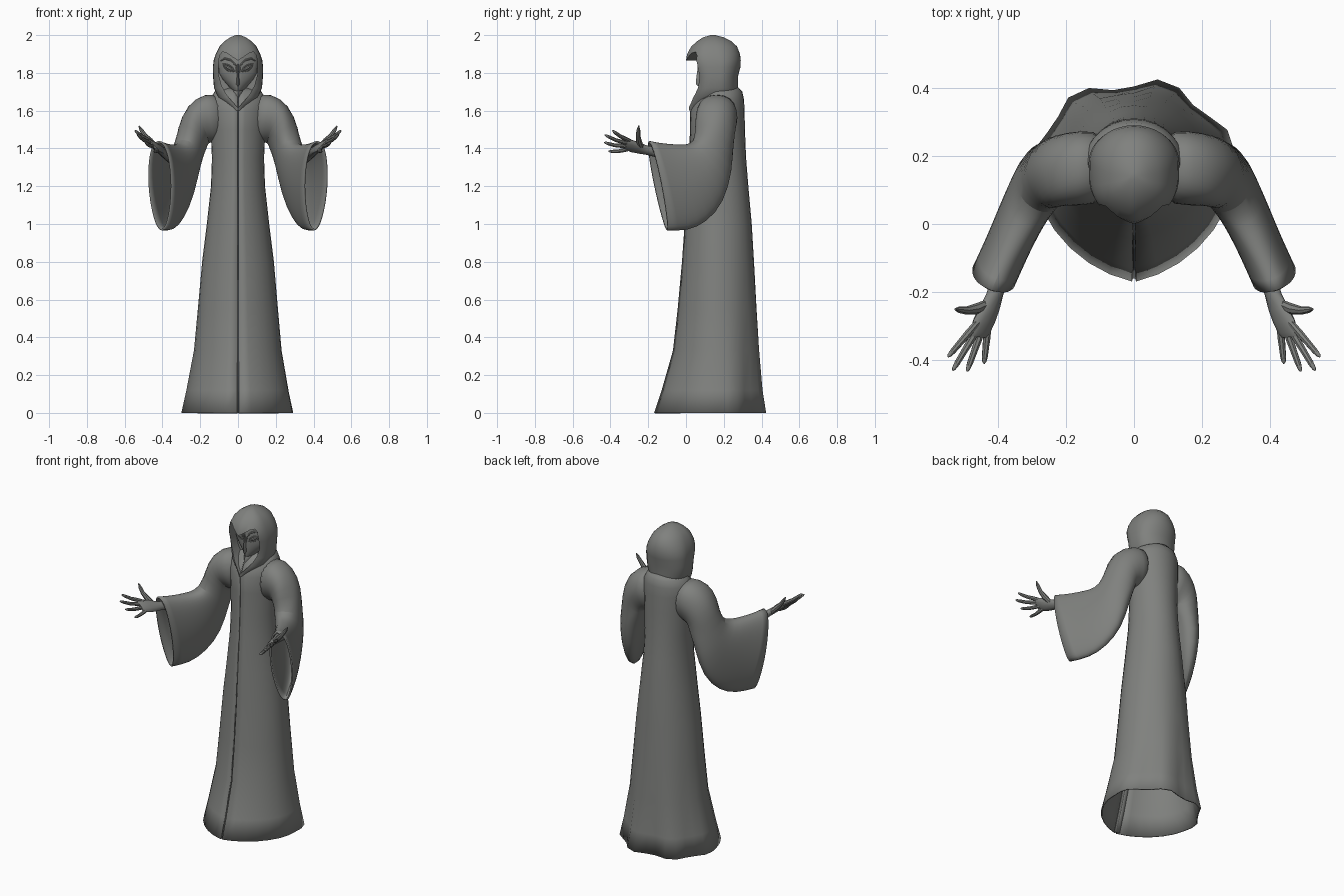
import bpy, bmesh, math
from mathutils import Vector as V

grey = bpy.data.materials.new("robe grey")
grey.diffuse_color = (0.215, 0.22, 0.21, 1)


def loft(name, rings, closed=True, caps=(True, True), mirror=False):
    """Skin a list of equal point rings."""
    bm = bmesh.new()
    rows = [[bm.verts.new(p) for p in r] for r in rings]
    n = len(rows[0])
    for a, b in zip(rows, rows[1:]):
        for i in range(n if closed else n - 1):
            j = (i + 1) % n
            bm.faces.new((a[i], a[j], b[j], b[i]))
    if closed and caps[0]:
        bm.faces.new(rows[0][::-1])
    if closed and caps[1]:
        bm.faces.new(rows[-1])
    bmesh.ops.recalc_face_normals(bm, faces=bm.faces)
    me = bpy.data.meshes.new(name)
    bm.to_mesh(me)
    bm.free()
    ob = bpy.data.objects.new(name, me)
    bpy.context.collection.objects.link(ob)
    me.materials.append(grey)
    if mirror:
        ob.modifiers.new("mirror", 'MIRROR').use_clip = False
    return ob


def section(z, hw, yf, yb, yc, p=0.2, q=1.0, n=28, gap=0.0, wave=0.0):
    """Horizontal ring with a slightly pointed front; gap leaves a front slit."""
    pts = []
    for i in range(n + 1 if gap else n):
        t = gap + (2 * math.pi - 2 * gap) * i / n
        s, c = math.sin(t), math.cos(t)
        k = 1 + wave * math.sin(7 * t + 0.6) * max(0.0, 0.3 - c)
        if c > 0:
            y = yc - (yc - yf) * ((1 - p) * c ** q + p * (1 - abs(s)))
        else:
            y = yc - (yb - yc) * c * k
        pts.append(V((hw * s * k, y, z)))
    return pts


def tube(name, path, radii, n=8, mirror=True):
    path = [V(p) for p in path]
    rings = []
    for i, p in enumerate(path):
        d = (path[min(i + 1, len(path) - 1)] - path[max(i - 1, 0)]).normalized()
        u = d.cross(V((0.2, 0.5, 1))).normalized()
        w = d.cross(u)
        rings.append([p + radii[i] * (u * math.cos(a) + w * math.sin(a))
                      for a in (2 * math.pi * k / n for k in range(n))])
    return loft(name, rings, mirror=mirror)


def solidify(ob, t):
    m = ob.modifiers.new("thickness", 'SOLIDIFY')
    m.thickness, m.offset = t, -1


# Robe body: open hem, slit down the front (z, half width, front, back, centre, wave)
robe = [(0.0, .295, -.17, .415, .16, .06), (.12, .27, -.13, .40, .16, .045),
        (.33, .232, -.07, .388, .165, .02), (.55, .212, -.045, .375, .165, .01),
        (.80, .190, -.022, .36, .165, 0), (1.0, .165, -.008, .348, .165, 0),
        (1.2, .143, .008, .33, .165, 0), (1.35, .138, .017, .318, .165, 0),
        (1.5, .145, .02, .312, .165, 0), (1.6, .15, .022, .31, .165, 0),
        (1.66, .148, .05, .307, .17, 0), (1.70, .125, .09, .298, .18, 0),
        (1.73, .08, .13, .27, .19, 0)]
body = loft("robe_body", [section(z, h, f, b, c, p=.18, gap=.02, wave=w)
                          for z, h, f, b, c, w in robe], closed=False)
solidify(body, .008)

# Placket strip behind the front slit
placket = loft("front_placket", [[V((-.018, f + .02, z)), V((0, f + .013, z)), V((.018, f + .02, z))]
                                 for z, h, f, b, c, w in robe[:10]], closed=False)
solidify(placket, .004)

# Hood
hood_rows = [(1.60, .02, .015, .20, .1), (1.63, .055, .015, .24, .13), (1.67, .105, .022, .27, .16),
             (1.72, .127, .034, .275, .18), (1.78, .132, .03, .275, .18), (1.83, .133, .012, .288, .18),
             (1.865, .129, .0, .29, .18), (1.90, .118, .006, .286, .17), (1.94, .098, .028, .27, .16),
             (1.968, .072, .06, .24, .15), (1.988, .042, .09, .20, .145), (2.0, .012, .13, .155, .142)]
hood = loft("hood", [section(z, h, f, b, c, p=.15, q=.5, n=40) for z, h, f, b, c in hood_rows])

# Heart-shaped face opening cut into the hood
half = [(0, 1.865), (.03, 1.884), (.06, 1.906), (.083, 1.911), (.097, 1.893), (.104, 1.85),
        (.102, 1.79), (.088, 1.735), (.063, 1.688), (.032, 1.65), (0, 1.615)]
heart = half + [(-x, z) for x, z in half[-2:0:-1]]
cutter = loft("face_opening_cutter", [[V((x, y, z)) for x, z in heart] for y in (-.3, .13)])
cutter.hide_render = True
cut = hood.modifiers.new("opening", 'BOOLEAN')
cut.operation, cut.object, cut.solver = 'DIFFERENCE', cutter, 'EXACT'
bpy.context.view_layer.objects.active = hood
bpy.ops.object.modifier_apply(modifier=cut.name)
bpy.data.objects.remove(cutter)

# Face mask with centre ridge and tapering jaw
loft("face_mask", [section(z, h, f, .16, .13, p=.4) for z, h, f in
                   [(1.68, .006, .08), (1.70, .024, .073), (1.73, .05, .07), (1.765, .08, .07),
                    (1.80, .1, .07), (1.86, .105, .07), (1.915, .1, .08)]])
loft("chin_point", [section(z, h, f, .14, .12, p=.5, n=16) for z, h, f in
                    [(1.62, .004, .035), (1.66, .018, .05), (1.70, .032, .068), (1.715, .03, .085)]])
loft("nose", [section(z, h, f, .11, .09, p=.8, n=12) for z, h, f in
              [(1.725, .004, .07), (1.74, .014, .052), (1.78, .011, .055), (1.84, .007, .064),
               (1.88, .003, .075)]])


def on_face(x, z, out=.001):
    s = abs(x) / .102
    return (x, .13 - .06 * (.6 * math.sqrt(1 - s * s) + .4 * (1 - s)) - out, z)


# Brows and slanted almond eyes
tube("brow", [on_face(*p) for p in [(.006, 1.80), (.014, 1.842), (.04, 1.868), (.07, 1.876), (.094, 1.862)]],
     [.003, .005, .006, .005, .002])
lids = {"upper_eyelid": [(.018, 1.808), (.03, 1.828), (.048, 1.841), (.066, 1.846), (.082, 1.847)],
        "lower_eyelid": [(.018, 1.808), (.036, 1.807), (.055, 1.814), (.07, 1.828), (.082, 1.847)]}
for name, pts in lids.items():
    tube(name, [on_face(*p) for p in pts], [.0015, .003, .0035, .003, .0015], n=6)
tube("eyeball", [on_face(*p, out=-.001) for p in [(.022, 1.81), (.035, 1.818), (.05, 1.827), (.064, 1.836), (.078, 1.845)]],
     [.001, .007, .010, .007, .001])

# Wide sleeves: ring centre, up vector, side vector, from shoulder to cuff
sleeve = [((.08, .165, 1.56), (0, 0, .125), (0, .11, 0)),
          ((.155, .165, 1.565), (.02, 0, .13), (0, .112, 0)),
          ((.215, .16, 1.53), (.055, -.03, .105), (.02, .105, 0)),
          ((.237, .155, 1.46), (.065, -.07, .055), (.05, .082, 0)),
          ((.265, .145, 1.36), (.02, -.10, .075), (.075, .03, 0)),
          ((.295, .10, 1.265), (.03, -.10, .155), (.070, .028, 0)),
          ((.335, .02, 1.215), (.025, -.09, .21), (.066, .023, 0)),
          ((.37, -.06, 1.195), (.02, -.07, .235), (.064, .022, 0)),
          ((.41, -.147, 1.203), (.008, -.048, .24), (.065, .022, 0))]


def power(v):
    return math.copysign(abs(v) ** .85, v)


rings = []
for c, u, w in sleeve:
    ring = []
    for k in range(20):
        a = 2 * math.pi * k / 20
        s = math.sin(a)
        ring.append(V(c) + V(u) * power(s) + V(w) * power(math.cos(a)) * (1 - .25 * max(0, -s)))
    rings.append(ring)
sleeves = loft("sleeves", rings, caps=(True, False), mirror=True)
sub = sleeves.modifiers.new("smooth", 'SUBSURF')
sub.levels = sub.render_levels = 1
solidify(sleeves, .01)

# Forearm and palm, turned upward with the thumb outside
across = V((.7, .07, .7)).normalized()
normal = across.cross(V((.05, -.11, .04))).normalized()
palm = [((.34, 0, 1.34), .03, .03), ((.385, -.13, 1.375), .03, .027), ((.408, -.205, 1.39), .028, .021),
        ((.425, -.25, 1.403), .038, .019), ((.44, -.285, 1.412), .043, .017),
        ((.452, -.318, 1.42), .040, .013), ((.457, -.332, 1.423), .032, .007)]
loft("forearm_and_palm", [[V(c) + across * a * math.cos(t) + normal * b * math.sin(t)
                           for t in (2 * math.pi * k / 12 for k in range(12))]
                          for c, a, b in palm], mirror=True)

# Fingers: knuckle and tip, gently bowed
fingers = {"index_finger": ((.473, -.305, 1.445), (.546, -.39, 1.495)),
           "middle_finger": ((.465, -.318, 1.43), (.532, -.43, 1.472)),
           "ring_finger": ((.450, -.32, 1.413), (.49, -.433, 1.432)),
           "little_finger": ((.430, -.312, 1.396), (.44, -.41, 1.385))}
for name, (a, b) in fingers.items():
    a, b = V(a), V(b)
    tube(name, [a.lerp(b, f) + V((0, 0, -h)) for f, h in
                [(-.2, 0), (.2, .003), (.5, .006), (.8, .003), (.95, 0), (1, 0)]],
         [.010, .0115, .010, .009, .006, .002])
tube("thumb", [(.43, -.235, 1.405), (.465, -.25, 1.44), (.492, -.254, 1.468), (.512, -.252, 1.497), (.525, -.25, 1.52)],
     [.014, .016, .012, .010, .003])

# Smooth shading with sharp edges kept
for ob in bpy.context.scene.objects:
    ob.select_set(ob.type == 'MESH')
bpy.context.view_layer.objects.active = hood
bpy.ops.object.shade_smooth_by_angle(angle=math.radians(40))
